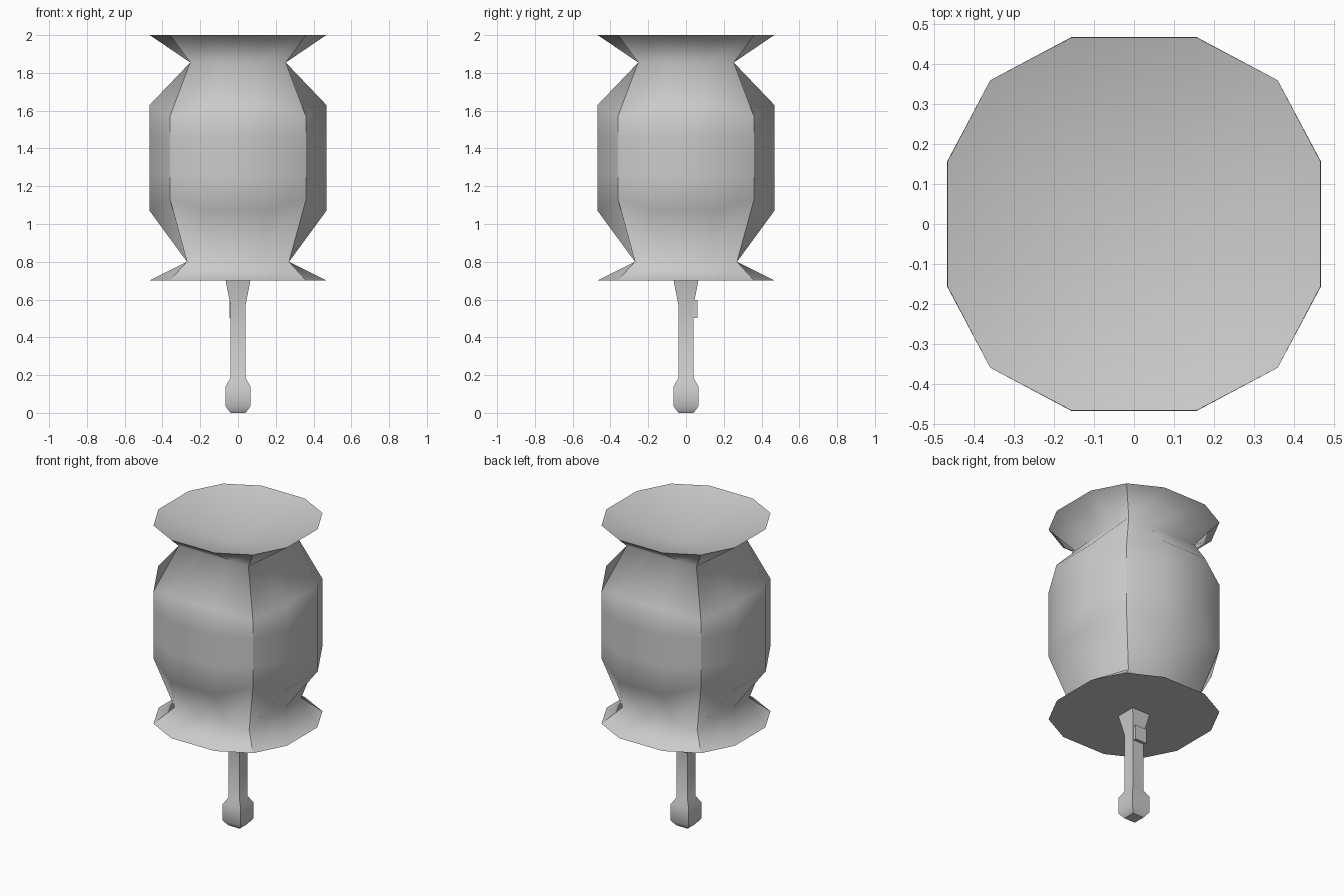
import bpy, bmesh

if "Cube" in bpy.data.objects:
    bpy.data.objects.remove(bpy.data.objects["Cube"])


def loft(name, rings, is_corner, dish=None):
    """Skin equal-length closed rings and cap the ends: smooth along the panels, sharp at corners and rims.
    With dish set, the top is closed by a smooth hollow of that depth."""
    bm = bmesh.new()
    loops = [[bm.verts.new(p) for p in ring] for ring in rings]
    n = len(loops[0])
    for lo, hi in zip(loops, loops[1:]):
        for i in range(n):
            j = (i + 1) % n
            bm.faces.new((lo[i], lo[j], hi[j], hi[i])).smooth = True
        for i in range(n):
            if is_corner(i):
                bm.edges.get((lo[i], hi[i])).smooth = False
    bm.faces.new(loops[0])
    top = loops[-1]
    if dish:
        centre = bm.verts.new((0, 0, top[0].co.z - dish))
        for i in range(n):
            bm.faces.new((top[i], top[(i + 1) % n], centre)).smooth = True
    else:
        bm.faces.new(top)
    for loop in (loops[0], top):
        for i in range(n):
            bm.edges.get((loop[i], loop[(i + 1) % n])).smooth = False
    bmesh.ops.recalc_face_normals(bm, faces=bm.faces)
    mesh = bpy.data.meshes.new(name)
    bm.to_mesh(mesh)
    bm.free()
    ob = bpy.data.objects.new(name, mesh)
    bpy.context.collection.objects.link(ob)
    return ob


def panel_ring(side, half, corner, z_side, z_corner):
    """Twelve points: each of four sides has two panel points followed by a corner."""
    pts = [(side, -half, z_side), (side, half, z_side), (corner, corner, z_corner)]
    ring = []
    for _ in range(4):
        ring += pts
        pts = [(-y, x, z) for x, y, z in pts]
    return ring


# Head: flared rims, square pinched necks, a bulging four-panel body and a dished top
head_rings = [
    panel_ring(0.465, 0.157, 0.36, 0.702, 0.702),
    panel_ring(0.27, 0.11, 0.27, 0.80, 0.80),
    panel_ring(0.468, 0.157, 0.36, 1.07, 1.13),
    panel_ring(0.468, 0.157, 0.36, 1.26, 1.27),
    panel_ring(0.468, 0.157, 0.36, 1.46, 1.45),
    panel_ring(0.468, 0.157, 0.36, 1.63, 1.57),
    panel_ring(0.253, 0.11, 0.253, 1.855, 1.855),
    panel_ring(0.467, 0.157, 0.36, 2.0, 2.0),
]
loft("head", head_rings, lambda i: i % 3 == 2, dish=0.15)

# Handle: square shaft with a pommel and a flared collar
profile = [(0.04, 0.0), (0.066, 0.035), (0.066, 0.14), (0.04, 0.185),
           (0.04, 0.57), (0.066, 0.703)]
handle_rings = [[(r, -r, z), (r, r, z), (-r, r, z), (-r, -r, z)] for r, z in profile]
loft("handle", handle_rings, lambda i: True)

# Small block on the back of the handle
bpy.ops.mesh.primitive_cube_add(size=1, location=(-0.004, 0.032, 0.55))
block = bpy.context.object
block.name = "handle_block"
block.scale = (0.084, 0.056, 0.095)
